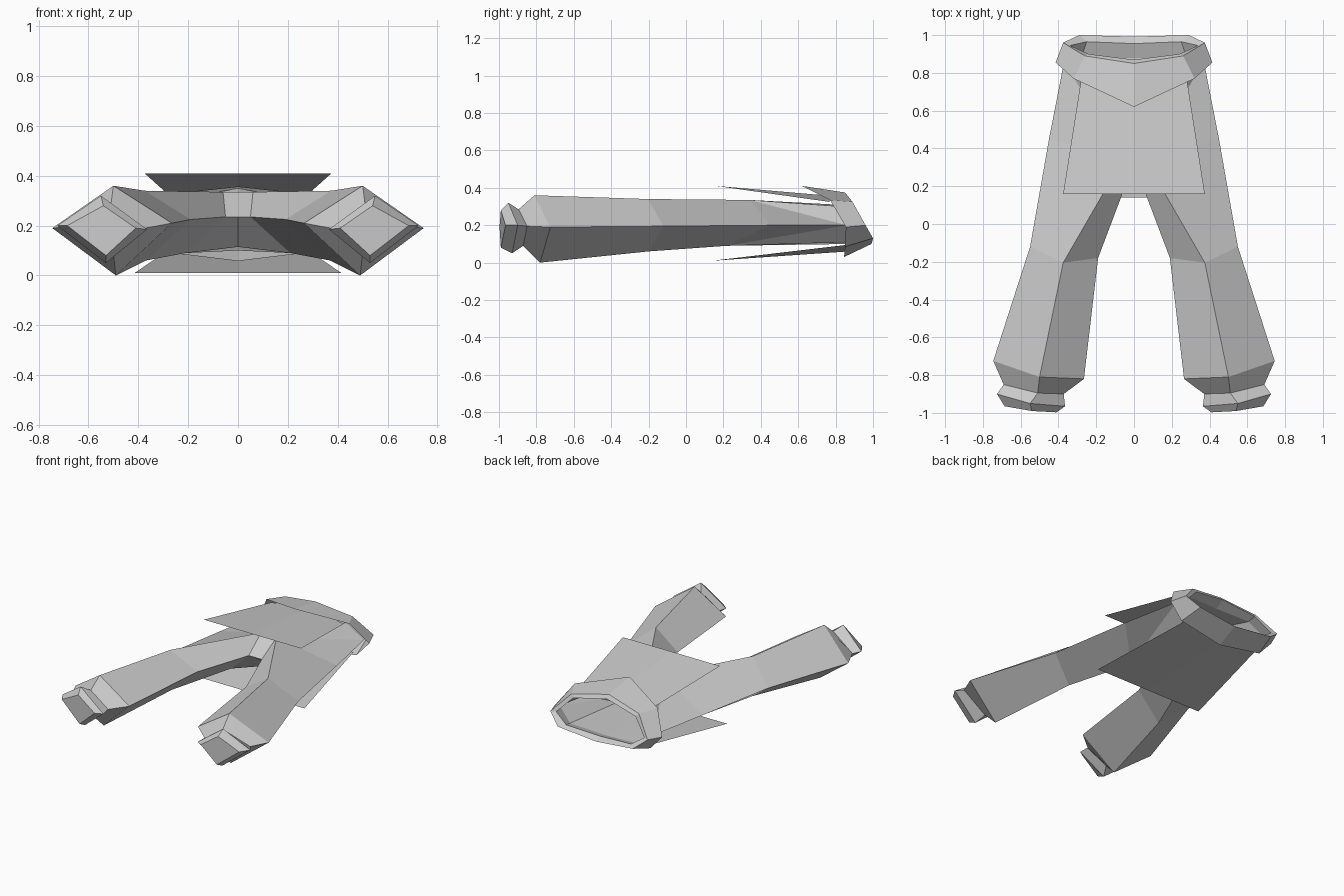
import bpy


def make(name, verts, faces, mirror=True):
    me = bpy.data.meshes.new(name)
    me.from_pydata(verts, [], faces)
    me.update()
    ob = bpy.data.objects.new(name, me)
    bpy.context.collection.objects.link(ob)
    if mirror:
        m = ob.modifiers.new("mirror", 'MIRROR')
        m.use_axis[0] = True
        m.merge_threshold = 0.001
    return ob


def loft(rings, closed):
    n = len(rings[0])
    verts = [p for r in rings for p in r]
    faces = []
    for i in range(len(rings) - 1):
        for j in range(n if closed else n - 1):
            k = (j + 1) % n
            faces.append((i * n + j, i * n + k, (i + 1) * n + k, (i + 1) * n + j))
    return verts, faces


# Trouser legs: diamond rings (outer, top, inner, bottom) from cuff end to hip
leg = [
    [(.685, -.965, .20), (.54, -.99, .28), (.41, -.997, .19), (.53, -.99, .08)],
    [(.725, -.90, .20), (.55, -.95, .32), (.365, -.965, .185), (.53, -.93, .05)],
    [(.69, -.85, .195), (.51, -.895, .285), (.372, -.90, .19), (.50, -.87, .09)],
    [(.745, -.725, .19), (.50, -.81, .36), (.265, -.82, .21), (.49, -.78, .0)],
    [(.55, -.12, .195), (.375, -.205, .34), (.19, -.18, .225), (.37, -.20, .06)],
    [(.45, .45, .20), (.06, .34, .335), (.05, .19, .235), (.21, .22, .09)],
]
v, f = loft(leg, True)
f.append((0, 1, 2, 3))

# Pelvis: centre-line points and open waist joined to the hip ring
h = 20                      # hip ring start: outer, top, inner, bottom
c = len(v)
v += [(0, .34, .335), (0, .19, .235), (0, .36, .115)]
w = len(v)
waist = [(0, .81, .31), (.25, .83, .30), (.37, .86, .20), (.28, .88, .11), (0, .88, .10)]
v += waist
f += [(h + 1, c, c + 1, h + 2), (h + 2, c + 1, c + 2, h + 3),
      (h + 1, h, w + 2), (h + 1, w + 2, w + 1), (h + 1, w + 1, w, c),
      (h + 3, h, w + 2), (h + 3, w + 2, w + 3), (h + 3, w + 3, w + 4, c + 2)]
make("trousers", v, f)

# Waistband: flared lower edge, rolled top edge, inner lip down to the waist
lower = [(0, .62, .41), (.32, .77, .335), (.415, .855, .19), (.32, .85, .085), (0, .845, .03)]
upper = [(0, .85, .375), (.26, .89, .325), (.375, .96, .20), (.29, 1.0, .13), (0, .992, .10)]
lip = [(0, .87, .35), (.24, .90, .305), (.34, .945, .20), (.25, .965, .14), (0, .955, .125)]
make("waistband", *loft([lower, upper, lip, waist], False))

# Front and back hanging flaps
front = [[(0, .80, .355), (.28, .765, .325)], [(0, .16, .41), (.375, .16, .41)]]
back = [[(0, .87, .06), (.29, .86, .095)], [(0, .14, .01), (.415, .14, .01)]]
for name, rows in (("front_flap", front), ("back_flap", back)):
    make(name, *loft(rows, False))
